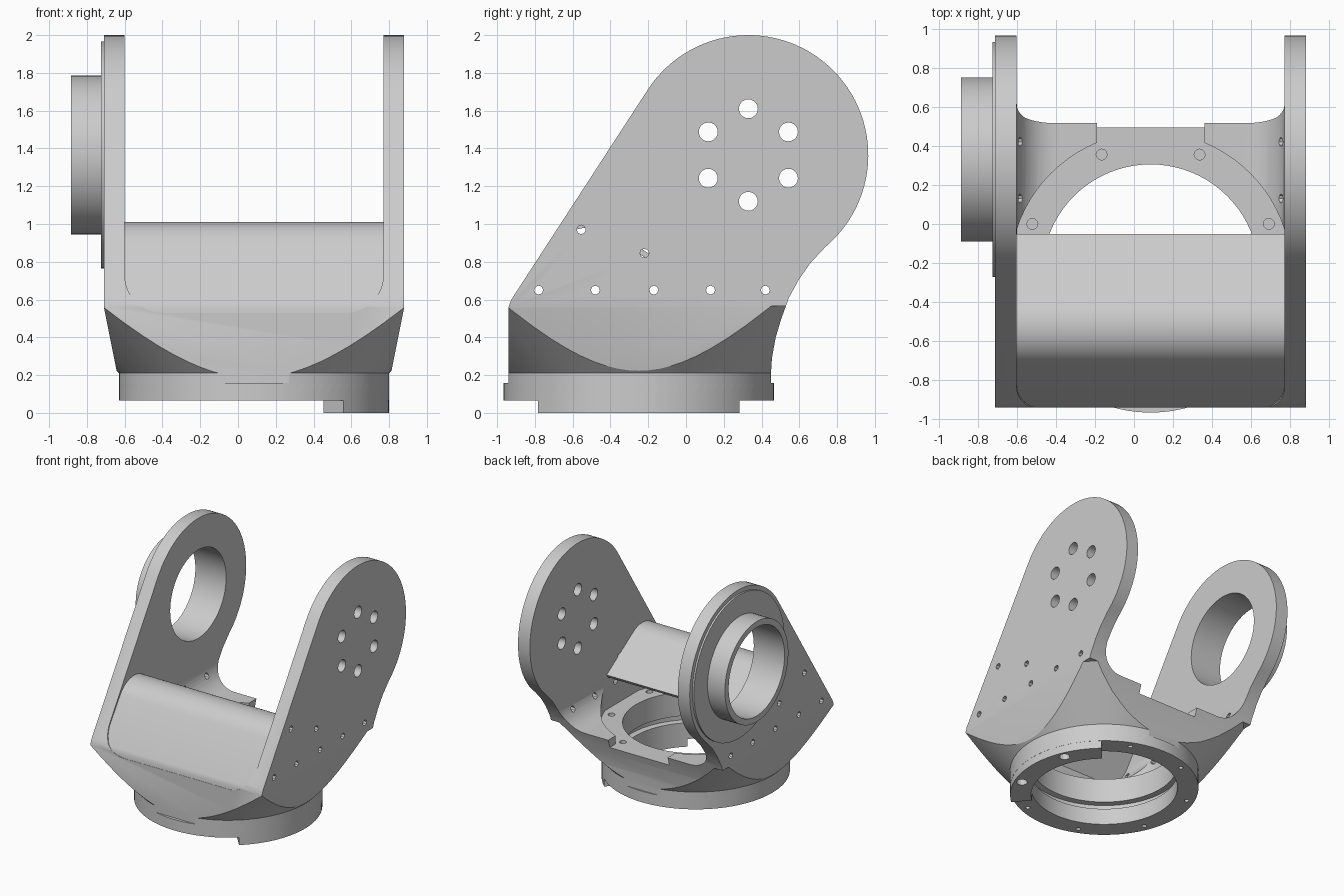
import bpy, bmesh
from math import cos, sin, radians, pi

if "Cube" in bpy.data.objects:
    bpy.data.objects.remove(bpy.data.objects["Cube"])

CX, CY = 0.085, -0.25      # base ring centre
EY, EZ = 0.33, 1.365       # ear (pivot) centre in y, z


def arc(cx, cy, r, a0, a1, n):
    return [(cx + r * cos(radians(a0 + (a1 - a0) * i / n)),
             cy + r * sin(radians(a0 + (a1 - a0) * i / n))) for i in range(n + 1)]


def circle(cx, cy, r, n):
    return arc(cx, cy, r, 0, 360, n)[:-1]


def prisms(name, outlines, axis, a, b):
    """Extrude closed 2D outlines along an axis from a to b."""
    place = {'x': lambda p, t: (t, p[0], p[1]),
             'y': lambda p, t: (p[0], t, p[1]),
             'z': lambda p, t: (p[0], p[1], t)}[axis]
    bm = bmesh.new()
    for pts in outlines:
        lo = [bm.verts.new(place(p, a)) for p in pts]
        hi = [bm.verts.new(place(p, b)) for p in pts]
        bm.faces.new(lo)
        bm.faces.new(hi)
        for i in range(len(pts)):
            j = (i + 1) % len(pts)
            bm.faces.new((lo[i], lo[j], hi[j], hi[i]))
    return finish(name, bm)


def lathe(name, profile, n=80):
    """Capped solid of revolution about the base ring axis."""
    bm = bmesh.new()
    rings = [[bm.verts.new((x, y, z)) for x, y in circle(CX, CY, r, n)] for r, z in profile]
    for p, q in zip(rings, rings[1:]):
        for i in range(n):
            j = (i + 1) % n
            bm.faces.new((p[i], p[j], q[j], q[i]))
    bm.faces.new(rings[0])
    bm.faces.new(rings[-1])
    return finish(name, bm)


def finish(name, bm):
    bmesh.ops.recalc_face_normals(bm, faces=bm.faces)
    mesh = bpy.data.meshes.new(name)
    bm.to_mesh(mesh)
    bm.free()
    ob = bpy.data.objects.new(name, mesh)
    bpy.context.collection.objects.link(ob)
    return ob


def activate(ob):
    for o in bpy.context.selected_objects:
        o.select_set(False)
    ob.select_set(True)
    bpy.context.view_layer.objects.active = ob


def combine(ob, other, op):
    mod = ob.modifiers.new(op, 'BOOLEAN')
    mod.object, mod.operation, mod.solver = other, op, 'EXACT'
    activate(ob)
    bpy.ops.object.modifier_apply(modifier=mod.name)
    bpy.data.objects.remove(other, do_unlink=True)


# Fork: U-shaped front outline, trimmed by the side outline and the cone
u_shape = ([(-0.64, 0.15), (-0.64, 0.21), (-0.71, 0.56), (-0.71, 2.1), (-0.60, 2.1)]
           + arc(-0.40, 0.73, 0.20, 180, 270, 12)
           + arc(0.57, 0.73, 0.20, 270, 360, 12)
           + [(0.77, 2.1), (0.88, 2.1), (0.88, 0.56), (0.81, 0.21), (0.81, 0.15)])
fork = prisms("fork", [u_shape], 'y', -1.2, 1.2)
side = ([(-0.94, 0.155), (-0.94, 0.56), (-0.925, 0.6)]
        + arc(EY, EZ, 0.635, 147, -50, 56)
        + [(0.66, 0.795), (0.60, 0.71), (0.545, 0.61), (0.505, 0.50),
           (0.475, 0.40), (0.455, 0.29), (0.45, 0.21), (0.45, 0.155)])
combine(fork, prisms("side_trim", [side], 'x', -1.2, 1.2), 'INTERSECT')
combine(fork, lathe("cone_trim", [(0.715, 0.1), (0.715, 0.21), (1.06, 0.565),
                                  (3, 0.58), (3, 3)]), 'INTERSECT')

# Base ring and its lower tab
combine(fork, lathe("base_ring", [(0.715, 0.065), (0.715, 0.157)]), 'UNION')
tab = arc(CX, CY, 0.714, -48.4, 48.4, 22) + arc(CX, CY, 0.53, 48.4, -48.4, 22)
combine(fork, prisms("tab", [tab], 'z', 0, 0.09), 'UNION')

# Bearing boss on the left ear
combine(fork, prisms("boss_pad", [circle(EY, EZ, 0.60, 64)], 'x', -0.725, -0.65), 'UNION')
combine(fork, prisms("boss", [circle(EY, EZ, 0.42, 64)], 'x', -0.885, -0.66), 'UNION')
combine(fork, prisms("boss_bore", [circle(EY, EZ, 0.37, 64)], 'x', -1, -0.5), 'DIFFERENCE')

# Floor recess, back notch and grooved centre bore
recess = []
for x, y in circle(CX, CY, 0.72, 80):
    p = (min(max(x, -0.60), 0.77), max(y, -0.89))
    if p not in recess:
        recess.append(p)
combine(fork, prisms("recess", [recess], 'z', 0.46, 0.95), 'DIFFERENCE')
notch = [(-0.19, 0.2), (0.36, 0.2), (0.36, 0.7), (-0.19, 0.7)]
combine(fork, prisms("notch", [notch], 'z', 0.46, 0.9), 'DIFFERENCE')
combine(fork, lathe("bore", [(0.555, -0.1), (0.555, 0.2), (0.60, 0.205), (0.60, 0.255),
                             (0.555, 0.26), (0.555, 0.7)]), 'DIFFERENCE')

# Bolt holes: right ear, floor, underside, tab, ear feet
ear_holes = [circle(x, y, 0.05, 20) for x, y in circle(EY, EZ, 0.245, 6)]
ear_holes = [circle(EY + 0.245 * cos(pi / 2 + k * pi / 3),
                    EZ + 0.245 * sin(pi / 2 + k * pi / 3), 0.05, 20) for k in range(6)]
combine(fork, prisms("ear_holes", ear_holes, 'x', 0.7, 1), 'DIFFERENCE')


def bolt_ring(r, ks):
    return [circle(CX + 0.655 * cos(radians(22.5 + 45 * k)),
                   CY + 0.655 * sin(radians(22.5 + 45 * k)), r, 12) for k in ks]


combine(fork, prisms("floor_holes", bolt_ring(0.028, range(8)), 'z', 0.36, 0.7), 'DIFFERENCE')
combine(fork, prisms("under_holes", bolt_ring(0.018, range(1, 7)), 'z', -0.1, 0.14), 'DIFFERENCE')
combine(fork, prisms("tab_holes", bolt_ring(0.042, (0, 7)), 'z', -0.1, 0.1), 'DIFFERENCE')
feet = [(-0.78, 0.65), (-0.48, 0.65), (-0.17, 0.65), (0.13, 0.65), (0.42, 0.65),
        (-0.22, 0.845), (-0.555, 0.97)]
foot_holes = [circle(y, z, 0.024, 8) for y, z in feet]
for a, b in ((-1, -0.5), (0.67, 1)):
    combine(fork, prisms("foot_holes", foot_holes, 'x', a, b), 'DIFFERENCE')

# Bent sheet cover between the ears
sheet = ([(-0.938, 0.50), (-0.938, 0.56), (-0.925, 0.59)] + arc(-0.52, 0.79, 0.22, 147, 57, 18)
         + [(-0.05, 0.75), (-0.066, 0.725)] + arc(-0.52, 0.79, 0.19, 57, 147, 18)
         + [(-0.892, 0.59), (-0.892, 0.50)])
cover = prisms("front_cover", [sheet], 'x', -0.605, 0.775)

for ob in (fork, cover):
    activate(ob)
    bpy.ops.object.shade_smooth_by_angle(angle=radians(25))
